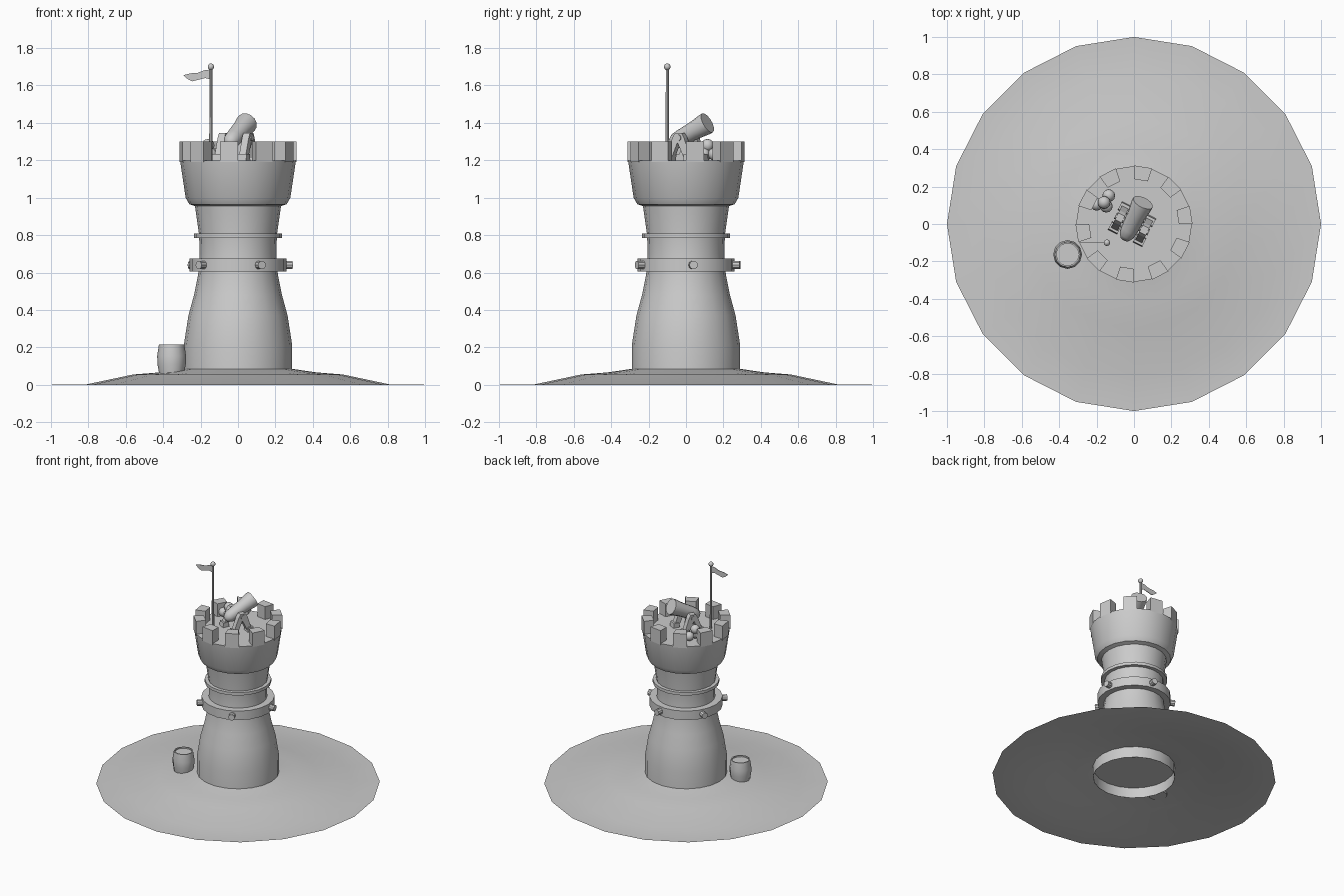
import bpy, bmesh, math
from mathutils import Vector, Matrix

if "Cube" in bpy.data.objects:
    bpy.data.objects.remove(bpy.data.objects["Cube"])

def finish(name, bm, smooth=35, recalc=True):
    if recalc:
        bmesh.ops.recalc_face_normals(bm, faces=bm.faces)
    me = bpy.data.meshes.new(name)
    bm.to_mesh(me)
    bm.free()
    ob = bpy.data.objects.new(name, me)
    bpy.context.collection.objects.link(ob)
    if smooth:
        bpy.ops.object.select_all(action='DESELECT')
        ob.select_set(True)
        bpy.context.view_layer.objects.active = ob
        bpy.ops.object.shade_smooth_by_angle(angle=math.radians(smooth))
    return ob

def lathe(name, profile, sides=20, matrix=Matrix(), smooth=35, close=False):
    """Revolve (radius, height) points about z; a zero radius becomes a pole."""
    bm = bmesh.new()
    rings = []
    for r, z in profile:
        if r == 0:
            rings.append([bm.verts.new((0, 0, z))] * sides)
        else:
            rings.append([bm.verts.new((r * math.cos(i * math.tau / sides),
                                        r * math.sin(i * math.tau / sides), z))
                          for i in range(sides)])
    pairs = list(zip(rings, rings[1:])) + ([(rings[-1], rings[0])] if close else [])
    for a, b in pairs:
        for i in range(sides):
            j = (i + 1) % sides
            loop = list(dict.fromkeys((a[i], a[j], b[j], b[i])))
            bm.faces.new(loop)
    bm.transform(matrix)
    return finish(name, bm, smooth)

def prism(name, outline, thick, matrix):
    """Extrude an outline in the local xz plane, centred on local y."""
    bm = bmesh.new()
    f = bm.faces.new([bm.verts.new((x, -thick / 2, z)) for x, z in outline])
    ext = bmesh.ops.extrude_face_region(bm, geom=[f])
    bmesh.ops.translate(bm, vec=(0, thick, 0),
                        verts=[v for v in ext['geom'] if isinstance(v, bmesh.types.BMVert)])
    bm.transform(matrix)
    return finish(name, bm, 0)

def ball(name, pos, r, seg=12):
    bm = bmesh.new()
    bmesh.ops.create_uvsphere(bm, u_segments=seg, v_segments=seg // 2 + 2, radius=r,
                              matrix=Matrix.Translation(pos))
    return finish(name, bm, 60)

def along(start, direction):
    """Matrix that puts local z along a direction."""
    q = Vector(direction).to_track_quat('Z', 'Y')
    return Matrix.Translation(start) @ q.to_matrix().to_4x4()

# Low mound, an open sheet with flat rim
mound = lathe("ground_mound", [(0.29, 0.085), (0.42, 0.066), (0.56, 0.055),
                               (0.81, 0.002), (1.0, 0.0)])

# Tower shaft and flared head, recessed underneath
lathe("tower", [(0, 0.08), (0.288, 0.08), (0.288, 0.0), (0.29, 0.0), (0.29, 0.21),
                (0.265, 0.37), (0.235, 0.48), (0.213, 0.59), (0.205, 0.70), (0.208, 0.80),
                (0.23, 0.955), (0.26, 0.965), (0.28, 1.0), (0.31, 1.2), (0, 1.2)], smooth=40)

# Battlements: every second segment of the rim
bm = bmesh.new()
for k in range(10):
    a, b = math.radians(36 * k), math.radians(36 * k + 18)
    lo, hi = [[bm.verts.new((r * math.cos(t), r * math.sin(t), z))
               for r, t in ((0.24, a), (0.313, a), (0.313, b), (0.24, b))]
              for z in (1.19, 1.3)]
    bm.faces.new(hi)
    for i in range(4):
        bm.faces.new((lo[i], lo[(i + 1) % 4], hi[(i + 1) % 4], hi[i]))
finish("battlements", bm, 0)

# Bands round the neck
lathe("wide_band", [(0.2, 0.605), (0.258, 0.605), (0.258, 0.675), (0.2, 0.675)], close=True)
lathe("thin_band", [(0.2, 0.785), (0.235, 0.785), (0.235, 0.808), (0.2, 0.808)], close=True)

# Studs on the wide band
for k in range(5):
    t = math.radians(8 + 72 * k)
    d = Vector((math.cos(t), math.sin(t), 0))
    lathe("band_stud", [(0, 0), (0.023, 0), (0.023, 0.05), (0, 0.05)], 10,
          along(d * 0.243 + Vector((0, 0, 0.64)), d))

# Cannon barrel with rounded breech and shallow bore
breech, muzzle = Vector((-0.035, -0.05, 1.305)), Vector((0.048, 0.115, 1.4))
aim = muzzle - breech
L = aim.length
lathe("cannon", [(0, -0.045), (0.026, -0.035), (0.042, -0.008), (0.046, 0.03),
                 (0.05, L * 0.6), (0.058, L - 0.02), (0.058, L), (0, L)],
      14, along(breech, aim), 40)

# Carriage: tapered cheeks, feet and axle, turned to follow the cannon
yaw = math.atan2(aim.y, aim.x)
base = Matrix.Translation((-0.01, 0.0, 1.2)) @ Matrix.Rotation(yaw, 4, 'Z')
cheek = [(-0.08, 0), (-0.045, 0), (-0.005, 0.095), (0.04, 0), (0.075, 0),
         (0.035, 0.12), (0.02, 0.145), (-0.02, 0.145), (-0.035, 0.12)]
foot = [(-0.025, 0), (0.025, 0), (0.02, 0.035), (-0.02, 0.035)]
for s in (-1, 1):
    prism("carriage_cheek", cheek, 0.04, base @ Matrix.Translation((0, s * 0.073, 0)))
    for x in (-0.06, 0.058):
        prism("carriage_foot", foot, 0.055,
              base @ Matrix.Translation((x, s * 0.075, 0)))
lathe("cannon_axle", [(0, -0.1), (0.018, -0.1), (0.018, 0.1), (0, 0.1)], 10,
      base @ Matrix.Translation((0, 0, 0.12)) @ Matrix.Rotation(math.pi / 2, 4, 'X'))

# Pile of shot
for p in ((-0.2, 0.105, 1.233), (-0.135, 0.152, 1.233), (-0.148, 0.095, 1.233),
          (-0.16, 0.115, 1.28)):
    ball("shot", p, 0.034)

# Flagpole, finial and waving pennant
lathe("flagpole", [(0, 1.2), (0.009, 1.2), (0.008, 1.7), (0, 1.7)], 8,
      Matrix.Translation((-0.145, -0.1, 0)))
ball("pole_finial", (-0.145, -0.1, 1.7), 0.018, 10)
prism("flag", [(0, 1.685), (-0.03, 1.683), (-0.07, 1.668), (-0.11, 1.665), (-0.147, 1.655),
               (-0.125, 1.635), (-0.1, 1.622), (-0.07, 1.63), (-0.03, 1.64), (0, 1.632)],
      0.004, Matrix.Translation((-0.145, -0.1, 0)))

# Wooden barrel with recessed lid
lathe("barrel", [(0, 0.058), (0.066, 0.058), (0.076, 0.11), (0.077, 0.155), (0.068, 0.215),
                 (0.06, 0.215), (0.06, 0.205), (0, 0.205)], 12,
      Matrix.Translation((-0.355, -0.163, 0)), 40)
